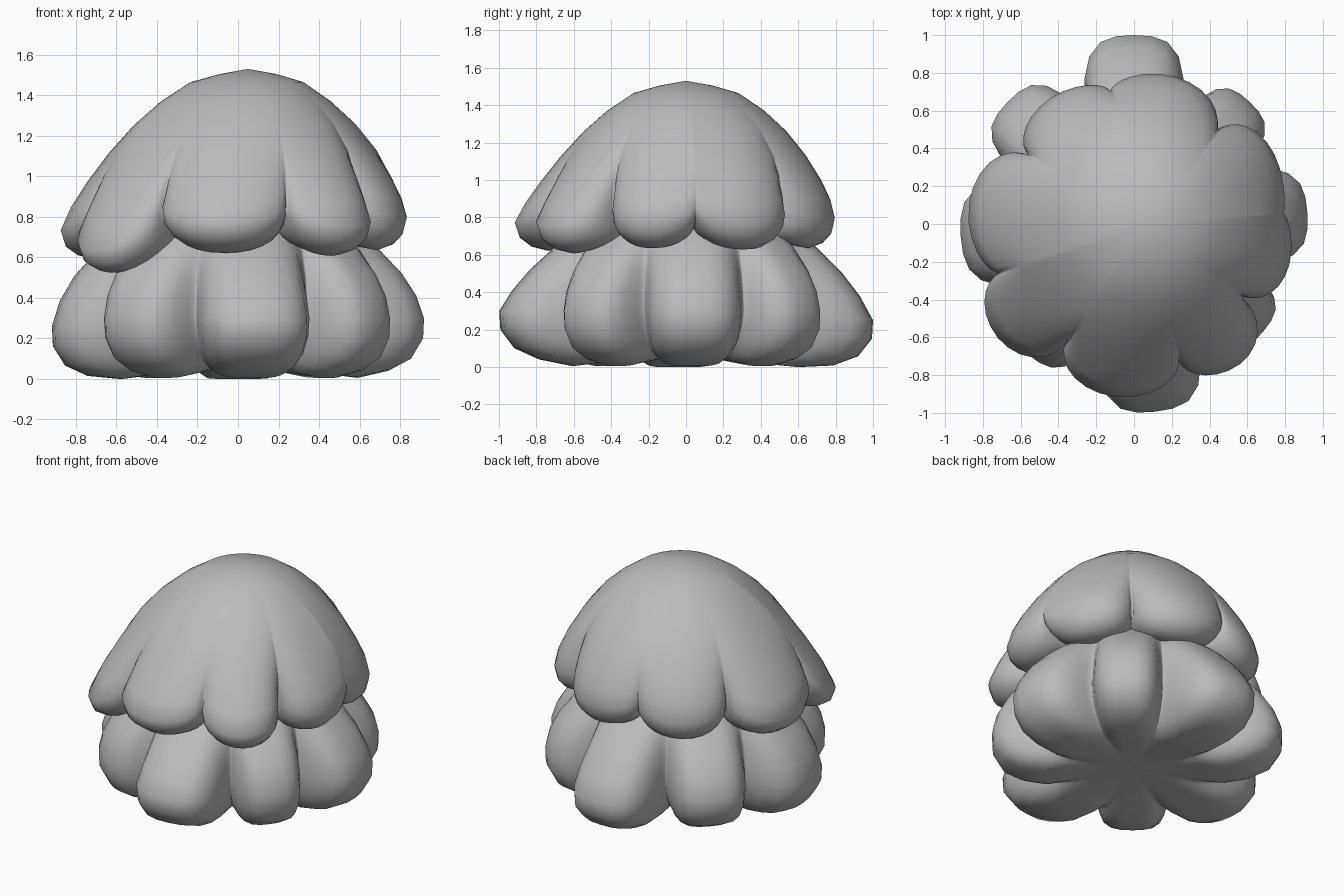
import bpy, bmesh, math

cube = bpy.data.objects.get("Cube")
if cube:
    bpy.data.objects.remove(cube, do_unlink=True)

# One plain grey material
grey = bpy.data.materials.new("leaf_grey")
grey.use_nodes = True
colour = (0.5, 0.5, 0.5, 1)
grey.diffuse_color = colour
grey.node_tree.nodes["Principled BSDF"].inputs["Base Color"].default_value = colour

STEPS = 14  # columns per lobe


def creased(u, t):
    """Round lobe with a sharp crease that fades out towards the top."""
    return max(0, 1 - u * u) ** (1.5 - 0.95 * t)


def valleyed(u, t):
    """Full, boxy lobe that runs out into a soft valley."""
    return (1 - u ** 4) ** 1.7


def lobed_layer(name, ridge, groove, lobes, lean, shape, top=None, bottom=None):
    """Skirt that blends a groove profile into a ridge profile across each lobe.
    lobes: (start angle, groove radius there, reach, drop of the tip).
    Ends are capped at the given heights, or left open inside the other layer."""
    widest = max(r for r, z in ridge)
    inner = max(r for r, z in groove)
    rim = [r for r, z in ridge].index(widest)
    columns = []
    for i, (start, crease, reach, drop) in enumerate(lobes):
        next_start, next_crease = lobes[(i + 1) % len(lobes)][:2]
        span = (next_start - start) % 360
        for k in range(STEPS):
            # cosine spacing packs columns near the creases
            u = -math.cos(math.pi * k / STEPS)
            f = (u + 1) / 2
            depth = crease + (next_crease - crease) * f
            columns.append((math.radians(start + span * f), u, depth / inner, reach / widest, drop))
    bm = bmesh.new()
    rings = []
    for j, ((r1, z1), (r0, z0)) in enumerate(zip(ridge, groove)):
        t = j / rim if j <= rim else r1 / widest
        ring = []
        for a, u, depth, reach, drop in columns:
            w = shape(u, t if j <= rim else 1)
            low = r0 * (1 + (depth - 1) * t * t)
            high = r1 * (1 + (reach - 1) * t * t)
            r = low + (high - low) * w
            z = max(0, z0 + (z1 - drop * t * t - z0) * w)
            ring.append(bm.verts.new((r * math.cos(a) + lean * (1 - t), r * math.sin(a), z)))
        rings.append(ring)
    n = len(columns)
    for upper, lower in zip(rings, rings[1:]):
        for i in range(n):
            bm.faces.new((upper[i], lower[i], lower[(i + 1) % n], upper[(i + 1) % n]))
    for height, ring, order in ((top, rings[0], 1), (bottom, rings[-1], -1)):
        if height is not None:
            tip = bm.verts.new((lean, 0, height))
            for i in range(n):
                bm.faces.new((tip, ring[i], ring[(i + 1) % n])[::order])
    bmesh.ops.recalc_face_normals(bm, faces=bm.faces)
    for face in bm.faces:
        face.smooth = True
    mesh = bpy.data.meshes.new(name)
    bm.to_mesh(mesh)
    bm.free()
    mesh.materials.append(grey)
    obj = bpy.data.objects.new(name, mesh)
    bpy.context.collection.objects.link(obj)


# Domed upper foliage, smooth on top with scalloped lower edge
lobed_layer(
    "upper_foliage",
    ridge=[(.14, 1.505), (.28, 1.465), (.42, 1.37), (.54, 1.26), (.65, 1.13), (.74, 1.0),
           (.80, .89), (.83, .79), (.81, .71), (.76, .66), (.69, .635), (.61, .65), (.50, .71)],
    groove=[(.14, 1.505), (.28, 1.465), (.42, 1.37), (.54, 1.26), (.64, 1.13), (.69, 1.02),
            (.71, .93), (.71, .87), (.70, .82), (.66, .785), (.61, .765), (.55, .75), (.48, .74)],
    lobes=[(-160, .75, .94, .16), (-120, .72, .92, .02), (-72, .76, .93, .04),
           (-34, .66, .85, 0), (4, .79, .83, .01), (49, .64, .81, 0),
           (100, .71, .80, .02), (147, .66, .88, .06)],
    lean=0.05, shape=creased, top=1.53)

# Wider lower foliage with a flat underside
lobed_layer(
    "lower_foliage",
    ridge=[(.50, .80), (.58, .74), (.70, .64), (.82, .52), (.90, .41), (.95, .30),
           (.945, .20), (.88, .10), (.76, .04), (.60, .005), (.44, .025), (.25, .05)],
    groove=[(.50, .79), (.56, .72), (.62, .63), (.65, .50), (.66, .40), (.66, .30),
            (.64, .22), (.60, .15), (.54, .09), (.48, .06), (.41, .05), (.25, .05)],
    lobes=[(-150, .68, .89, 0), (-108, .68, 1.0, 0), (-59, .66, .89, 0), (-20, .66, .92, 0),
           (27, .68, .89, 0), (66, .66, 1.0, .05), (114, .66, .93, 0), (158, .68, .92, .04)],
    lean=0, shape=valleyed, bottom=0.05)
